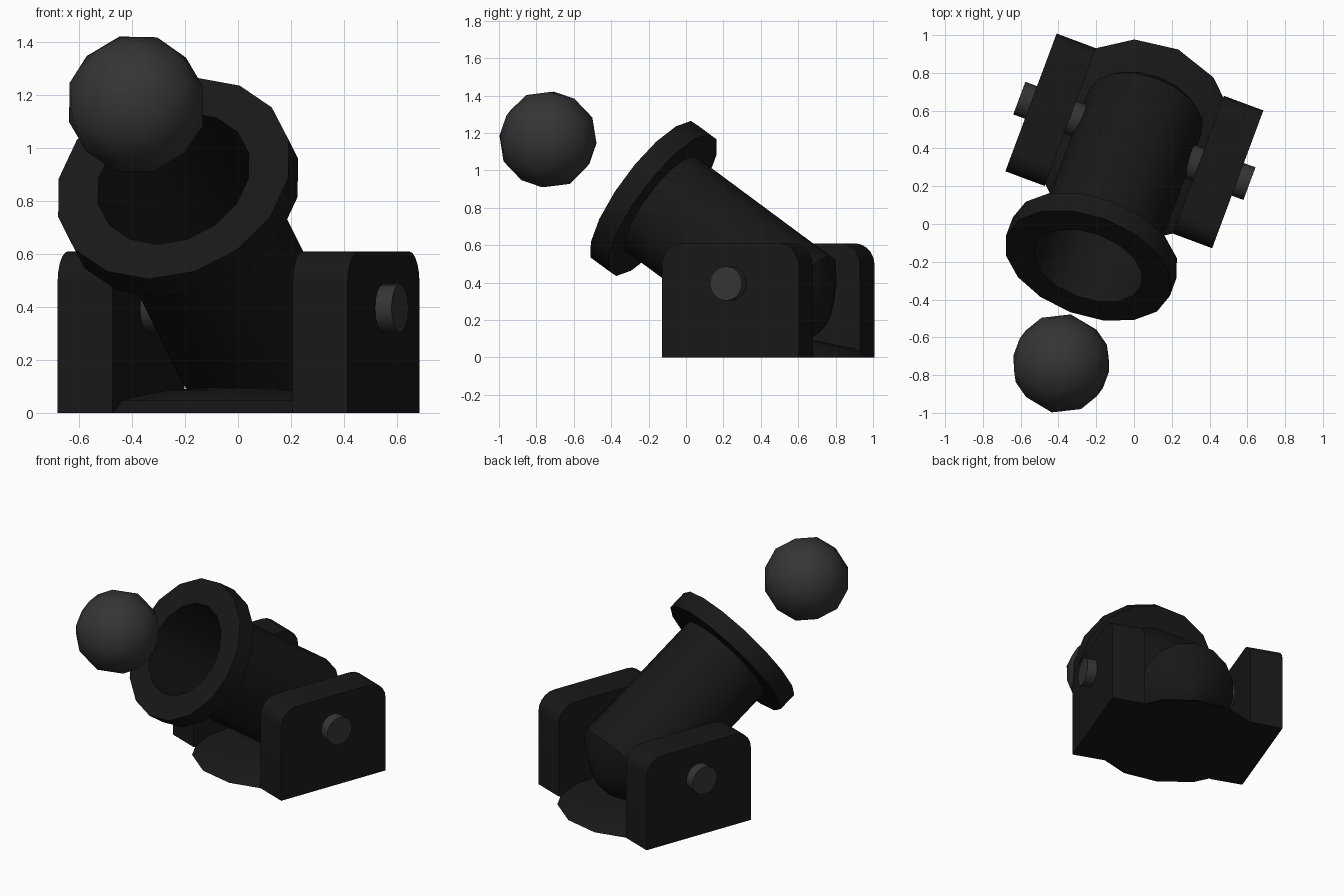
import bpy, bmesh
from math import radians, cos, sin, pi
from mathutils import Matrix, Vector

if "Cube" in bpy.data.objects:
    bpy.data.objects.remove(bpy.data.objects["Cube"])

YAW = Matrix.Rotation(radians(-20.4), 4, 'Z')
TILT = Matrix.Rotation(radians(55.2), 4, 'X')
CENTRE = Matrix.Translation((0.002, 0.44, 0))
PIVOT = Matrix.Translation((0.002, 0.44, 0.395))


def material(name, value):
    m = bpy.data.materials.new(name)
    m.diffuse_color = (value, value, value, 1)
    m.use_nodes = True
    m.node_tree.nodes["Principled BSDF"].inputs["Base Color"].default_value = m.diffuse_color
    return m


IRON = material("dark_iron", 0.009)
STEEL = material("worn_steel", 0.035)


def finish(bm, name, matrix, mat, angle=30):
    bmesh.ops.recalc_face_normals(bm, faces=bm.faces)
    me = bpy.data.meshes.new(name)
    bm.to_mesh(me)
    bm.free()
    me.materials.append(mat)
    ob = bpy.data.objects.new(name, me)
    bpy.context.collection.objects.link(ob)
    ob.matrix_world = matrix
    bpy.ops.object.select_all(action='DESELECT')
    ob.select_set(True)
    bpy.context.view_layer.objects.active = ob
    bpy.ops.object.shade_smooth_by_angle(angle=radians(angle))
    return ob


def lathe(name, profile, sides, matrix, mat, offset=0.0, angle=30):
    """Spin (radius, height) points around z; radius 0 closes an end."""
    bm = bmesh.new()
    rings = []
    for r, z in profile:
        if r == 0:
            rings.append([bm.verts.new((0, 0, z))] * sides)
        else:
            rings.append([bm.verts.new((r * cos(offset + 2 * pi * i / sides),
                                        r * sin(offset + 2 * pi * i / sides), z))
                          for i in range(sides)])
    for a, b in zip(rings, rings[1:]):
        for i in range(sides):
            j = (i + 1) % sides
            bm.faces.new(list(dict.fromkeys((a[i], a[j], b[j], b[i]))))
    return finish(bm, name, matrix, mat, angle)


# Low domed base
lathe("base", [(0, 0), (0.537, 0), (0.47, 0.046), (0.27, 0.087), (0, 0.1)],
      14, CENTRE, IRON, offset=pi / 14)

# Barrel with rounded breech, muzzle collar and bore
barrel = [(0, -0.38), (0.085, -0.37), (0.18, -0.315), (0.26, -0.262), (0.32, -0.205),
          (0.32, 0.735), (0.462, 0.735), (0.462, 0.858), (0.302, 0.858),
          (0.29, 0.1), (0, 0.1)]
lathe("barrel", barrel, 16, PIVOT @ YAW @ TILT, IRON)

# Axle through barrel and cheeks
lathe("axle", [(0, -0.65), (0.092, -0.65), (0.092, 0.65), (0, 0.65)], 16,
      PIVOT @ YAW @ Matrix.Rotation(pi / 2, 4, 'Y'), STEEL)

# Side cheeks with rounded top corners
HALF, TOP, R = 0.389, 0.61, 0.115
outline = [(-HALF, 0), (HALF, 0)]
for sign, start in ((1, 0), (-1, 90)):
    for k in range(6):
        t = radians(start + 18 * k)
        outline.append((sign * (HALF - R) + R * cos(t), TOP - R + R * sin(t)))

for name, x0 in (("cheek_right", 0.362), ("cheek_left", -0.584)):
    bm = bmesh.new()
    face = bm.faces.new([bm.verts.new((x0, y, z)) for y, z in outline])
    ext = bmesh.ops.extrude_face_region(bm, geom=[face], use_keep_orig=True)
    verts = [g for g in ext["geom"] if isinstance(g, bmesh.types.BMVert)]
    bmesh.ops.translate(bm, verts=verts, vec=Vector((0.222, 0, 0)))
    finish(bm, name, CENTRE @ YAW, IRON)

# Cannonball in flight
bm = bmesh.new()
bmesh.ops.create_icosphere(bm, subdivisions=2, radius=0.265)
finish(bm, "cannonball", Matrix.Translation((-0.385, -0.738, 1.165)) @ YAW @ TILT, STEEL, 60)
